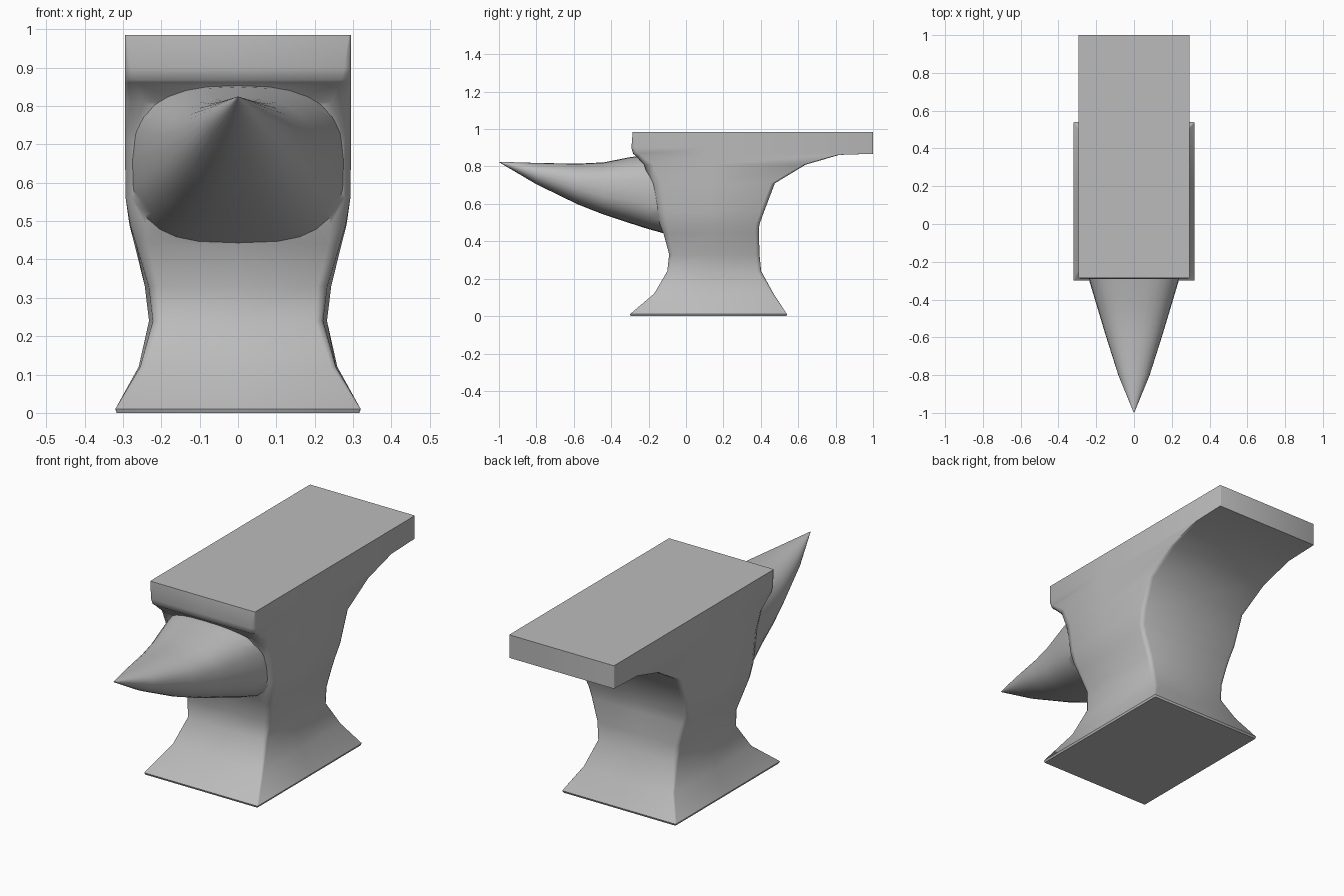
import bpy, bmesh, math

if "Cube" in bpy.data.objects:
    bpy.data.objects.remove(bpy.data.objects["Cube"])

iron = bpy.data.materials.new("iron grey")
iron.diffuse_color = (0.5, 0.5, 0.5, 1)
iron.use_nodes = True
iron.node_tree.nodes["Principled BSDF"].inputs["Base Color"].default_value = iron.diffuse_color


def loft(name, rings):
    """Skin a list of equal-length closed rings and cap both ends."""
    bm = bmesh.new()
    loops = [[bm.verts.new(p) for p in ring] for ring in rings]
    n = len(loops[0])
    for a, b in zip(loops, loops[1:]):
        for i in range(n):
            j = (i + 1) % n
            bm.faces.new((a[i], a[j], b[j], b[i]))
    bm.faces.new(loops[0])
    bm.faces.new(loops[-1])
    bmesh.ops.recalc_face_normals(bm, faces=bm.faces)
    mesh = bpy.data.meshes.new(name)
    bm.to_mesh(mesh)
    bm.free()
    mesh.materials.append(iron)
    obj = bpy.data.objects.new(name, mesh)
    bpy.context.collection.objects.link(obj)
    return obj


def body_ring(z, hw, yf, yb, rf, rb, bulge):
    """Rounded rectangle at height z, front and back corner radii, bulged sides."""
    half = [(hw + bulge, 0.13)]
    for k in range(3):
        a = math.pi / 4 * k
        half.append((hw - rb + rb * math.cos(a), yb - rb + rb * math.sin(a)))
    front = []
    for k in range(3):
        a = -math.pi / 2 + math.pi / 4 * k
        front.append((hw - rf + rf * math.cos(a), yf + rf + rf * math.sin(a)))
    right = front + half
    left = [(-x, y) for x, y in reversed(right)]
    pts = [(0, yf)] + right + [(0, yb)] + left
    return [(x, y, z) for x, y in pts]


def horn_ring(y, hw, z0, z1, power, n=28):
    """Superellipse section of the horn at depth y."""
    zc, hh = (z0 + z1) / 2, (z1 - z0) / 2
    ring = []
    for k in range(n):
        a = 2 * math.pi * k / n
        c, s = math.cos(a), math.sin(a)
        ring.append((hw * math.copysign(abs(c) ** (2 / power), c), y,
                     zc + hh * math.copysign(abs(s) ** (2 / power), s)))
    return ring


# Foot, waist, heel and face block: z, half width, front, back, radii, bulge
body = loft("anvil_body", [body_ring(*r) for r in (
    (0.0, 0.316, -0.296, 0.536, 0.004, 0.004, 0),
    (0.01, 0.32, -0.30, 0.54, 0.004, 0.004, 0),
    (0.12, 0.255, -0.17, 0.468, 0.012, 0.012, 0.004),
    (0.24, 0.222, -0.10, 0.402, 0.02, 0.02, 0.01),
    (0.33, 0.233, -0.09, 0.393, 0.025, 0.02, 0.01),
    (0.44, 0.266, -0.12, 0.39, 0.03, 0.02, 0.004),
    (0.49, 0.281, -0.14, 0.392, 0.04, 0.02, 0.002),
    (0.56, 0.293, -0.16, 0.418, 0.05, 0.02, 0),
    (0.71, 0.295, -0.19, 0.475, 0.06, 0.02, 0),
    (0.81, 0.295, -0.225, 0.64, 0.05, 0.015, 0),
    (0.862, 0.295, -0.275, 0.82, 0.03, 0.008, 0),
    (0.868, 0.295, -0.283, 1.0, 0.025, 0.004, 0),
    (0.90, 0.295, -0.292, 1.0, 0.018, 0.004, 0),
    (0.985, 0.295, -0.285, 1.0, 0.006, 0.004, 0),
)])

# Tapering horn, its root buried in the body
horn = loft("anvil_horn", [horn_ring(*r) for r in (
    (-1.0, 0.001, 0.823, 0.825, 2),
    (-0.80, 0.083, 0.705, 0.819, 2.1),
    (-0.58, 0.153, 0.598, 0.815, 2.3),
    (-0.44, 0.195, 0.543, 0.822, 2.5),
    (-0.30, 0.237, 0.497, 0.85, 2.6),
    (-0.20, 0.268, 0.465, 0.86, 2.8),
    (-0.12, 0.284, 0.443, 0.86, 3),
    (0.05, 0.27, 0.50, 0.84, 3),
)])

# Weld the horn into the body
union = body.modifiers.new("weld_horn", 'BOOLEAN')
union.operation = 'UNION'
union.solver = 'EXACT'
union.object = horn
bpy.context.view_layer.objects.active = body
body.select_set(True)
bpy.ops.object.modifier_apply(modifier=union.name)
bpy.data.objects.remove(horn, do_unlink=True)
body.name = "anvil"
bpy.ops.object.shade_smooth_by_angle(angle=math.radians(50))
